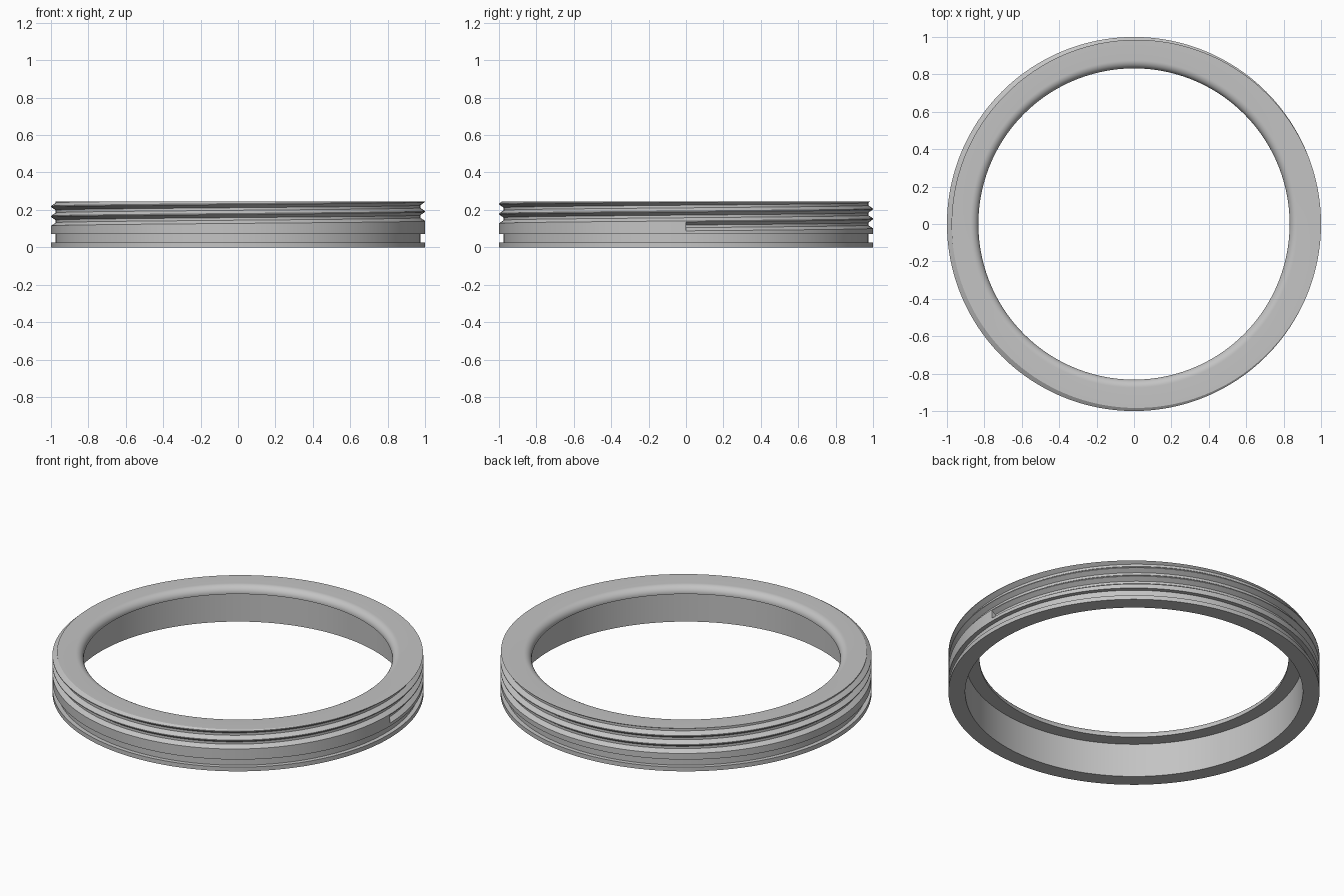
import bpy, bmesh, math

if "Cube" in bpy.data.objects:
    bpy.data.objects.remove(bpy.data.objects["Cube"])

N = 192            # columns around the ring
H = 0.245          # total height
PITCH = 0.053      # rise of the thread per turn
Z0 = 0.088         # lower lip of the thread groove at its start
GROOVE = [(1.0, 0.0), (0.975, 0.017), (0.975, 0.031), (1.0, 0.048)]  # (radius, height)


def thread_points(turn):
    """Outer profile above the groove run-out, clipped at the top face."""
    pts = [(r, Z0 + PITCH * (turn + k) + dz) for k in range(3) for r, dz in GROOVE]
    pts.append((1.0, H + 0.1))
    out, cut = [], None
    prev = (1.0, 0.07)
    for r, z in pts:
        if cut is None and z >= H:
            t = (H - prev[1]) / (z - prev[1])
            cut = (prev[0] + t * (r - prev[0]), H)
        out.append(cut or (r, z))
        prev = (r, z)
    return out


# fixed inner profile: rounded top lip, under-ledge, bore, then base flange and seal groove
lip = []
for i in range(11):
    a = math.pi / 2 * i / 10
    lip.append((0.875 - 0.043 * math.sin(a), 0.205 + 0.04 * math.cos(a)))
lower = [(0.832, 0.2), (0.91, 0.2), (0.91, 0), (1, 0), (1, 0.025),
         (0.975, 0.025), (0.975, 0.07), (1, 0.07)]

bm = bmesh.new()
columns = []
for i in range(N + 1):
    turn = i / N
    a = 2 * math.pi * turn
    prof = lower + thread_points(turn) + lip
    columns.append([bm.verts.new((r * math.cos(a), r * math.sin(a), z)) for r, z in prof])

for c0, c1 in zip(columns, columns[1:]):
    for j in range(len(c0)):
        k = (j + 1) % len(c0)
        bm.faces.new((c0[j], c1[j], c1[k], c0[k]))

# flat wall where the thread groove starts
s = len(lower)
bm.faces.new(columns[0][s:s + 4])

bmesh.ops.remove_doubles(bm, verts=bm.verts, dist=1e-5)
bmesh.ops.dissolve_degenerate(bm, edges=bm.edges, dist=1e-6)
bmesh.ops.recalc_face_normals(bm, faces=bm.faces)

mesh = bpy.data.meshes.new("threaded_ring")
bm.to_mesh(mesh)
bm.free()
ring = bpy.data.objects.new("threaded_ring", mesh)
bpy.context.collection.objects.link(ring)

grey = bpy.data.materials.new("plain grey")
grey.diffuse_color = (0.55, 0.55, 0.55, 1)
grey.use_nodes = True
grey.node_tree.nodes["Principled BSDF"].inputs["Base Color"].default_value = grey.diffuse_color
mesh.materials.append(grey)

bpy.context.view_layer.objects.active = ring
ring.select_set(True)
bpy.ops.object.shade_smooth_by_angle(angle=math.radians(25))
